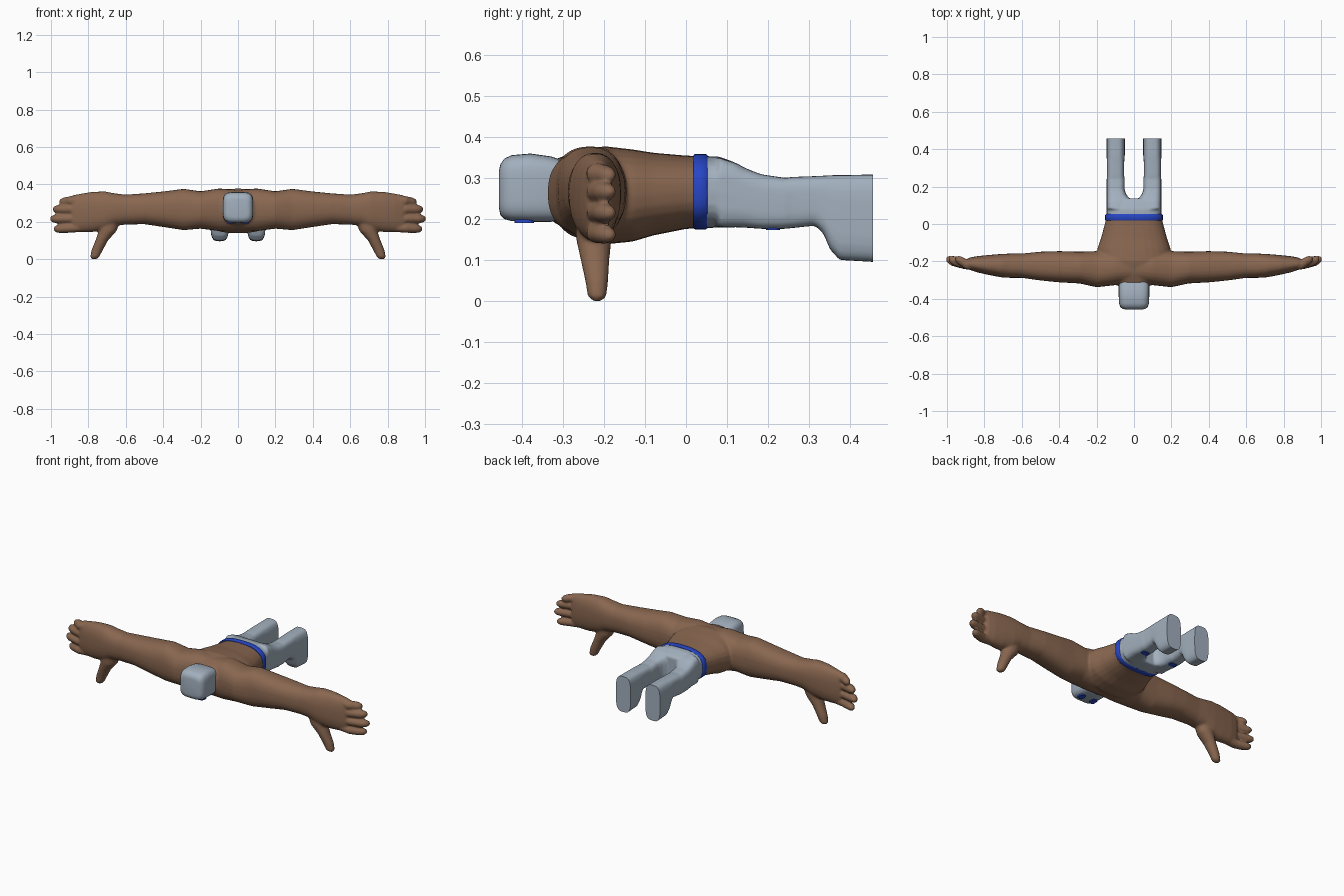
import bpy, bmesh, math
from mathutils import Vector


def material(name, rgb):
    m = bpy.data.materials.new(name)
    m.diffuse_color = (*rgb, 1)
    return m


SKIN = material("brown skin", (0.25, 0.135, 0.08))
GREY = material("blue grey", (0.36, 0.43, 0.51))
BLUE = material("strong blue", (0.02, 0.06, 0.55))


def loft(bm, axis, sections, power=2.4, sign=1, n=28):
    """Skin rounded sections (pos, u_min, u_max, v_min, v_max) along an axis."""
    u, v = [i for i in range(3) if i != axis]
    rings = []
    for pos, u0, u1, v0, v1 in sections:
        ring = []
        for k in range(n):
            a = 2 * math.pi * k / n
            c, s = math.cos(a), math.sin(a)
            p = Vector((0, 0, 0))
            p[axis] = pos
            p[u] = (u0 + u1) / 2 + (u1 - u0) / 2 * math.copysign(abs(c) ** (2 / power), c)
            p[v] = (v0 + v1) / 2 + (v1 - v0) / 2 * math.copysign(abs(s) ** (2 / power), s)
            p.x *= sign
            ring.append(bm.verts.new(p))
        rings.append(ring)
    faces = []
    for a, b in zip(rings, rings[1:]):
        for k in range(n):
            faces.append(bm.faces.new((a[k], a[(k + 1) % n], b[(k + 1) % n], b[k])))
    faces += [bm.faces.new(rings[0]), bm.faces.new(rings[-1])]
    bmesh.ops.recalc_face_normals(bm, faces=faces)


def finish(name, bm, mat, voxel=0, smooth=0, cut_y=None):
    me = bpy.data.meshes.new(name)
    bm.to_mesh(me)
    bm.free()
    ob = bpy.data.objects.new(name, me)
    bpy.context.collection.objects.link(ob)
    bpy.ops.object.select_all(action='DESELECT')
    ob.select_set(True)
    bpy.context.view_layer.objects.active = ob
    if voxel:
        r = ob.modifiers.new("fuse", 'REMESH')
        r.mode, r.voxel_size = 'VOXEL', voxel
        bpy.ops.object.modifier_apply(modifier=r.name)
    if smooth:
        s = ob.modifiers.new("soften", 'SMOOTH')
        s.factor, s.iterations = 0.5, smooth
        bpy.ops.object.modifier_apply(modifier=s.name)
    if cut_y is not None:
        b = bmesh.new()
        b.from_mesh(ob.data)
        r = bmesh.ops.bisect_plane(b, geom=b.verts[:] + b.edges[:] + b.faces[:],
                                   plane_co=(0, cut_y, 0), plane_no=(0, 1, 0), clear_outer=True)
        edges = [e for e in r["geom_cut"] if isinstance(e, bmesh.types.BMEdge)]
        bmesh.ops.holes_fill(b, edges=edges, sides=0)
        bmesh.ops.recalc_face_normals(b, faces=b.faces[:])
        b.to_mesh(ob.data)
        b.free()
    ob.data.materials.clear()
    ob.data.materials.append(mat)
    bpy.ops.object.shade_smooth_by_angle(angle=math.radians(45))
    return ob


# Bare torso with arms and hands, fused into one soft skin
bm = bmesh.new()
loft(bm, 1, [(-0.335, -0.08, 0.08, 0.20, 0.34), (-0.27, -0.17, 0.17, 0.16, 0.365),
             (-0.2, -0.2, 0.2, 0.138, 0.378), (-0.13, -0.195, 0.195, 0.145, 0.37),
             (-0.08, -0.178, 0.178, 0.16, 0.362), (0.0, -0.156, 0.156, 0.176, 0.355),
             (0.04, -0.148, 0.148, 0.178, 0.354)])
ARM = [(0.0, -0.32, -0.14, 0.15, 0.37), (0.1, -0.327, -0.14, 0.15, 0.378),
       (0.2, -0.338, -0.145, 0.163, 0.363), (0.29, -0.318, -0.148, 0.155, 0.376),
       (0.4, -0.312, -0.145, 0.172, 0.362), (0.5, -0.302, -0.148, 0.187, 0.352),
       (0.6, -0.288, -0.158, 0.185, 0.345), (0.66, -0.288, -0.158, 0.178, 0.352),
       (0.71, -0.285, -0.16, 0.155, 0.362), (0.78, -0.272, -0.166, 0.145, 0.36),
       (0.84, -0.258, -0.172, 0.145, 0.35), (0.88, -0.245, -0.18, 0.15, 0.343),
       (0.895, -0.235, -0.188, 0.16, 0.333)]
FINGERS = [(0.318, 0.955, -0.012), (0.267, 0.99, 0.0), (0.217, 1.004, -0.002), (0.169, 0.985, -0.008)]
THUMB = [(0.0, 0.756, 0.782, -0.228, -0.206), (0.012, 0.742, 0.79, -0.24, -0.194),
         (0.05, 0.722, 0.783, -0.246, -0.19), (0.1, 0.695, 0.762, -0.257, -0.187),
         (0.15, 0.65, 0.745, -0.268, -0.182), (0.2, 0.63, 0.75, -0.27, -0.18)]
for s in (1, -1):
    loft(bm, 0, ARM, sign=s)
    loft(bm, 2, THUMB, 2.1, s)
    for z, tip, dz in FINGERS:
        secs = []
        for x, y, r in ((0.83, -0.218, 0.022), (0.9, -0.215, 0.025), (tip - 0.03, -0.198, 0.023),
                        (tip - 0.01, -0.191, 0.018), (tip, -0.187, 0.009)):
            d = dz * (x - 0.83) / (tip - 0.83)
            secs.append((x, y - r * 1.15, y + r * 1.15, z + d - r, z + d + r))
        loft(bm, 0, secs, 2, s, 16)
finish("torso_and_arms", bm, SKIN, 0.006, 6)

# Trousers and feet, fused and cut flat at the soles
bm = bmesh.new()
loft(bm, 1, [(0.03, -0.148, 0.148, 0.178, 0.354), (0.08, -0.146, 0.146, 0.179, 0.353),
             (0.12, -0.146, 0.146, 0.18, 0.338), (0.137, -0.14, 0.14, 0.182, 0.328)], 3)
LEG = [(0.08, 0.04, 0.146, 0.18, 0.35), (0.12, 0.036, 0.146, 0.18, 0.338),
       (0.145, 0.03, 0.146, 0.179, 0.325), (0.158, 0.042, 0.146, 0.178, 0.319),
       (0.185, 0.05, 0.146, 0.176, 0.309), (0.24, 0.05, 0.146, 0.176, 0.301),
       (0.26, 0.053, 0.144, 0.178, 0.303), (0.315, 0.053, 0.144, 0.184, 0.305),
       (0.335, 0.052, 0.145, 0.165, 0.306), (0.352, 0.05, 0.146, 0.125, 0.307),
       (0.375, 0.049, 0.147, 0.1, 0.308), (0.48, 0.049, 0.147, 0.094, 0.309)]
for s in (1, -1):
    loft(bm, 1, LEG, 3.6, s)
finish("trousers_and_feet", bm, GREY, 0.006, 4, 0.456)

# Belt
bm = bmesh.new()
loft(bm, 1, [(y, -w, w, 0.267 - h, 0.267 + h) for y, w, h in
             ((0.018, 0.151, 0.089), (0.022, 0.154, 0.092), (0.048, 0.154, 0.092), (0.053, 0.149, 0.089))],
     2.7, n=64)
finish("belt", bm, BLUE)

# Boxy rounded head
bm = bmesh.new()
loft(bm, 1, [(-0.456, -0.05, 0.05, 0.225, 0.32), (-0.453, -0.062, 0.062, 0.21, 0.334),
             (-0.443, -0.074, 0.074, 0.2, 0.348), (-0.425, -0.08, 0.08, 0.195, 0.356),
             (-0.38, -0.082, 0.082, 0.193, 0.36), (-0.33, -0.082, 0.082, 0.193, 0.353),
             (-0.29, -0.076, 0.076, 0.205, 0.34)], 4.2, n=48)
finish("head", bm, GREY)

# Flat blue eyes on the face and knee patches under the legs
for part, x, y, z, rx, ry in (("eye", 0.04, -0.395, 0.193, 0.018, 0.024),
                              ("knee_patch", 0.098, 0.212, 0.1765, 0.024, 0.017)):
    for s, side in ((1, "right"), (-1, "left")):
        bm = bmesh.new()
        loft(bm, 2, [(z - 0.003, s * x - rx, s * x + rx, y - ry, y + ry),
                     (z + 0.006, s * x - rx, s * x + rx, y - ry, y + ry)], 3)
        finish(part + "_" + side, bm, BLUE)
